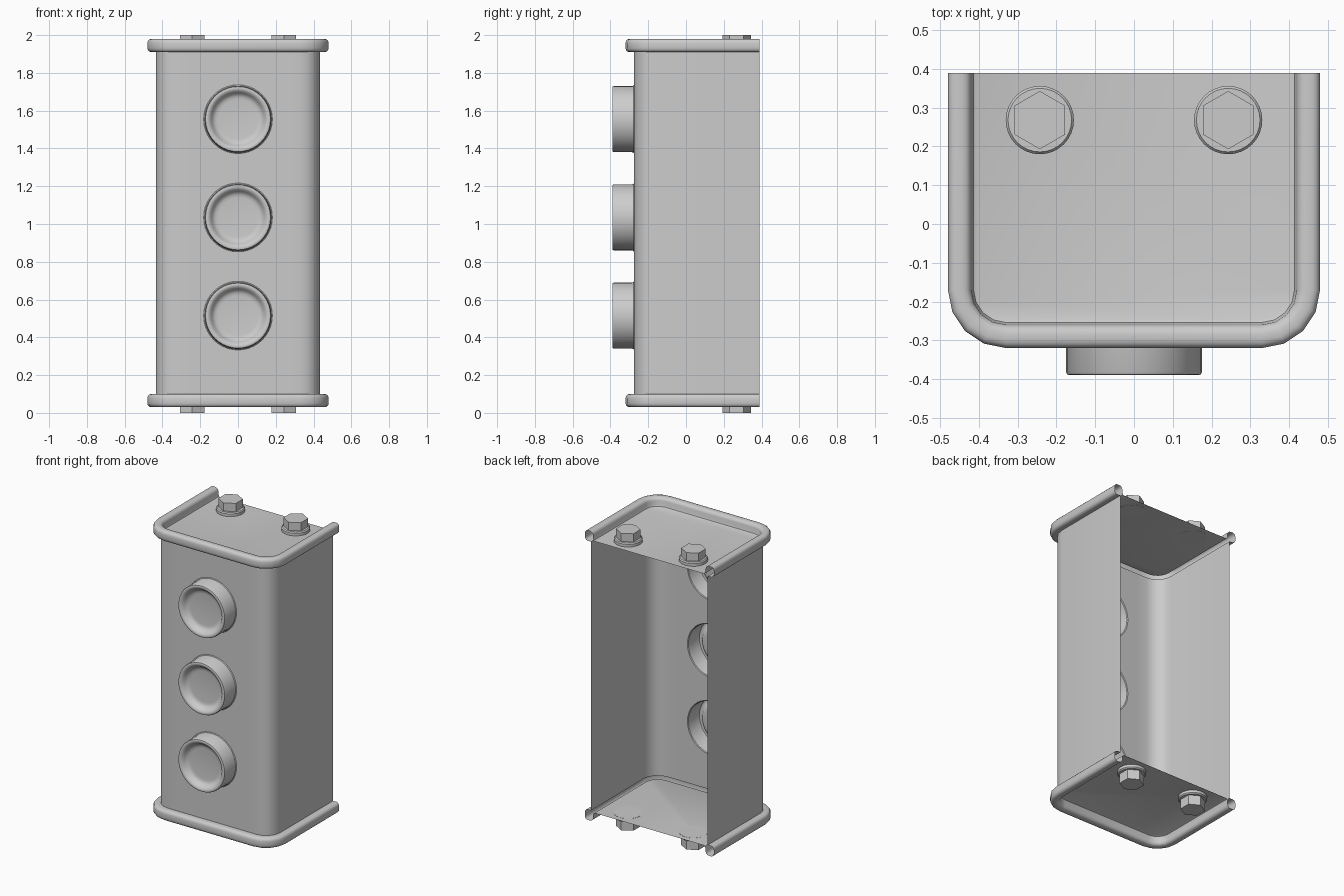
import bpy, bmesh
from math import sin, cos, pi

if "Cube" in bpy.data.objects:
    bpy.data.objects.remove(bpy.data.objects["Cube"])

CX, CY, BACK = 0.33, -0.17, 0.39      # corner centre and open back edge
WALL = 0.105                          # wall offset from the corner centre
BUTTONS = (0.515, 1.035, 1.555)
N = 40


def finish(name, bm):
    bmesh.ops.remove_doubles(bm, verts=bm.verts, dist=1e-5)
    bmesh.ops.recalc_face_normals(bm, faces=bm.faces)
    me = bpy.data.meshes.new(name)
    bm.to_mesh(me)
    bm.free()
    ob = bpy.data.objects.new(name, me)
    bpy.context.collection.objects.link(ob)
    bpy.ops.object.select_all(action='DESELECT')
    ob.select_set(True)
    bpy.context.view_layer.objects.active = ob
    bpy.ops.object.shade_smooth_by_angle(angle=0.61)
    return ob


def loft(bm, rings, closed=True, cap_start=False, cap_end=False):
    rows = [[bm.verts.new(p) for p in r] for r in rings]
    n = len(rows[0])
    for a, b in zip(rows, rows[1:]):
        for i in range(n if closed else n - 1):
            j = (i + 1) % n
            bm.faces.new((a[i], a[j], b[j], b[i]))
    if cap_start:
        bm.faces.new(rows[0])
    if cap_end:
        bm.faces.new(rows[-1])


def half_path(d, z, side):
    arc = [(CX + d * cos(a * pi / 8), CY - d * sin(a * pi / 8)) for a in range(5)]
    return [(side * x, y, z) for x, y in [(CX + d, BACK)] + arc]


def u_path(d, z):
    return half_path(d, z, 1) + half_path(d, z, -1)[::-1]


def disc(cx, cy, z, r, n):
    return [(cx + r * sin(2 * pi * i / n), cy + r * cos(2 * pi * i / n), z) for i in range(n)]


# Body: sheet sides and corners, front panel with round openings
bm = bmesh.new()
yf, h, hole = CY - WALL, 0.26, 0.182
z0, z1 = 0.10, 1.91
levels = [z0] + [BUTTONS[0] - h + 2 * h * i for i in range(4)] + [z1]
for s in (1, -1):
    loft(bm, [half_path(WALL, z, s) + [(s * h, yf, z)] for z in levels], closed=False)
for a, b in ((levels[0], levels[1]), (levels[-2], levels[-1])):
    loft(bm, [[(-h, yf, z), (h, yf, z)] for z in (a, b)], closed=False)
for zc in BUTTONS:
    dirs = [(cos(2 * pi * i / N), sin(2 * pi * i / N)) for i in range(N)]
    square = [(h * c / max(abs(c), abs(s)), yf, zc + h * s / max(abs(c), abs(s))) for c, s in dirs]
    loft(bm, [square, [(hole * c, yf, zc + hole * s) for c, s in dirs]])
finish("body_shell", bm)

# Buttons: hollow raised cups with a dished face
profile = [(hole, yf), (0.177, -0.279), (0.175, -0.286), (0.175, -0.382), (0.172, -0.388),
           (0.166, -0.39), (0.157, -0.389), (0.147, -0.382), (0.139, -0.371),
           (0.131, -0.361), (0.12, -0.355), (0.105, -0.353)]
for k, zc in enumerate(BUTTONS):
    bm = bmesh.new()
    loft(bm, [[(r * cos(2 * pi * i / N), y, zc + r * sin(2 * pi * i / N)) for i in range(N)]
              for r, y in profile], cap_end=True)
    finish(f"button_{k + 1}", bm)

# End caps: rolled bead running into a flat plate, with two bolts each
bead = [(WALL, 1.91), (0.13, 1.91), (0.140, 1.913), (0.147, 1.92), (0.15, 1.931),
        (0.15, 1.959), (0.147, 1.97), (0.140, 1.977), (0.13, 1.98), (0.113, 1.98),
        (0.102, 1.977), (0.094, 1.97), (0.09, 1.959), (0.088, 1.934), (0.084, 1.924), (0.076, 1.92)]
for end in ("top", "bottom"):
    def fz(z, end=end):
        return z if end == "top" else 2.01 - z if z < 1.981 and z > 3 else 2.0 - z

    def lev(z, end=end):
        # the body sits between z = 0.03 and 1.98, bolts reach 0 and 2
        if end == "top":
            return z
        return 2.0 - z if z > 1.981 else 2.01 - z

    bm = bmesh.new()
    loft(bm, [u_path(d, lev(z)) for d, z in bead], closed=False, cap_end=True)
    finish(end + "_cap", bm)
    for side, s in (("right", 1), ("left", -1)):
        bm = bmesh.new()
        x, y = s * 0.243, 0.268
        loft(bm, [disc(x, y, lev(z), r, 32) for r, z in
                  ((0.088, 1.919), (0.088, 1.938), (0.082, 1.945))], cap_start=True, cap_end=True)
        loft(bm, [disc(x, y, lev(z), 0.075, 6) for z in (1.944, 2.0)],
             cap_start=True, cap_end=True)
        finish(f"{end}_bolt_{side}", bm)
